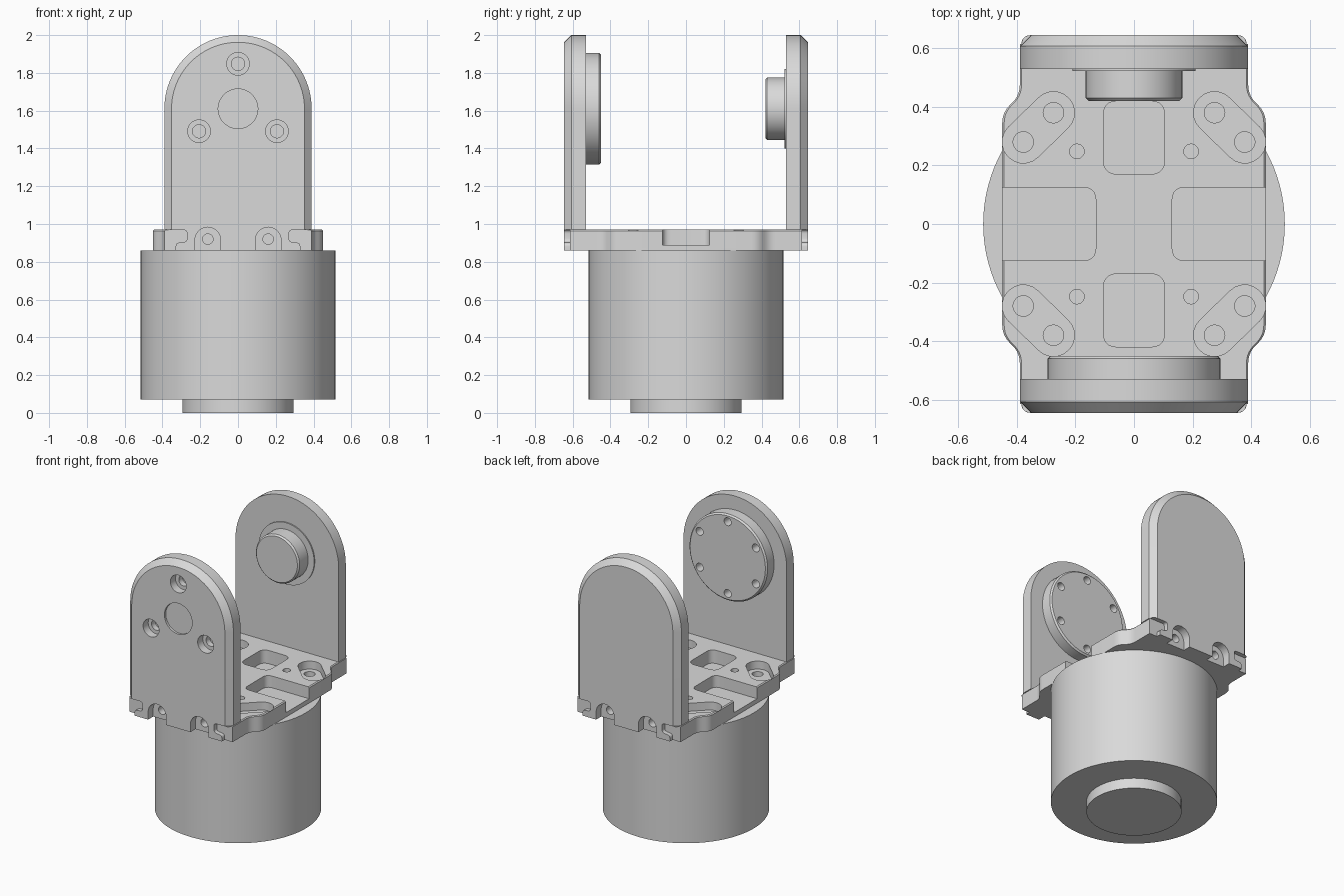
import bpy, bmesh
from math import sin, cos, pi, radians, atan2
from mathutils import Vector

if "Cube" in bpy.data.objects:
    bpy.data.objects.remove(bpy.data.objects["Cube"], do_unlink=True)

grey = bpy.data.materials.new("machined grey")
grey.use_nodes = True
grey.diffuse_color = (0.7, 0.7, 0.7, 1)
grey.node_tree.nodes["Principled BSDF"].inputs["Base Color"].default_value = (0.7, 0.7, 0.7, 1)

AXIS = 1.61                 # height of the pivot axis
DECK, TOP = 0.86, 0.97      # underside and top of the bracket deck
FACE, INNER = 0.645, 0.53   # outer and inner faces of the uprights


# Outlines
def arc(cx, cy, r, start, end, n):
    return [(cx + r * cos(start + (end - start) * i / n),
             cy + r * sin(start + (end - start) * i / n)) for i in range(n + 1)]


def circle(cx, cy, r, n=32):
    return arc(cx, cy, r, 0, 2 * pi, n)[:-1]


def arch(cx, cy, r, bottom, n=12):
    return arc(cx, cy, r, 0, pi, n) + [(cx - r, bottom), (cx + r, bottom)]


def slot(a, b, r):
    t = atan2(b[1] - a[1], b[0] - a[0])
    return arc(*b, r, t - pi / 2, t + pi / 2, 10) + arc(*a, r, t + pi / 2, t + 3 * pi / 2, 10)


def rounded(points, r, n=5):
    out = []
    for i, p in enumerate(points):
        p = Vector(p)
        a, b = Vector(points[i - 1]) - p, Vector(points[(i + 1) % len(points)]) - p
        s = p + a.normalized() * min(r, a.length * 0.45)
        e = p + b.normalized() * min(r, b.length * 0.45)
        for k in range(n + 1):
            t = k / n
            out.append(tuple(s * (1 - t) ** 2 + p * 2 * t * (1 - t) + e * t * t))
    return out


def box(x0, x1, y0, y1):
    return [(x0, y0), (x1, y0), (x1, y1), (x0, y1)]


# Solid skinned through (outline, position) sections along the y or z axis
def loft(name, axis, sections):
    bm = bmesh.new()
    loops = [[bm.verts.new((u, d, v) if axis == "y" else (u, v, d)) for u, v in pts]
             for pts, d in sections]
    n = len(loops[0])
    for lo, hi in zip(loops, loops[1:]):
        for i in range(n):
            bm.faces.new((lo[i], lo[(i + 1) % n], hi[(i + 1) % n], hi[i]))
    bm.faces.new(loops[0])
    bm.faces.new(loops[-1])
    bmesh.ops.recalc_face_normals(bm, faces=bm.faces)
    mesh = bpy.data.meshes.new(name)
    bm.to_mesh(mesh)
    bm.free()
    mesh.materials.append(grey)
    ob = bpy.data.objects.new(name, mesh)
    bpy.context.collection.objects.link(ob)
    return ob


def prism(name, axis, pts, lo, hi):
    return loft(name, axis, [(pts, lo), (pts, hi)])


def cut(ob, axis, pts, lo, hi):
    tool = prism("cutter", axis, pts, lo, hi)
    tool.hide_render = True
    mod = ob.modifiers.new("cut", "BOOLEAN")
    mod.operation, mod.solver, mod.object = "DIFFERENCE", "EXACT", tool
    bpy.context.view_layer.objects.active = ob
    bpy.ops.object.modifier_apply(modifier=mod.name)
    bpy.data.objects.remove(tool, do_unlink=True)


def smooth(ob):
    bpy.ops.object.select_all(action="DESELECT")
    ob.select_set(True)
    bpy.context.view_layer.objects.active = ob
    bpy.ops.object.shade_smooth_by_angle(angle=radians(28))


# Motor body and lower spigot
motor = prism("motor_body", "z", circle(0, 0, 0.515, 96), 0.07, DECK)
spigot = prism("lower_spigot", "z", circle(0, 0, 0.295, 64), 0, 0.07)

# Bracket deck: waisted outline
quarter = [(0.39, FACE), (0.39, 0.44), (0.45, 0.38)]
right = quarter + [(x, -y) for x, y in reversed(quarter)]
outline = right + [(-x, y) for x, y in reversed(right)]
edge = rounded(outline, 0.035)
inset = rounded([(x * 0.985, y) for x, y in outline], 0.035)
deck = loft("bracket_deck", "z", [(edge, DECK), (edge, TOP - 0.006), (inset, TOP)])

# Uprights: arched plates with a chamfered outer rim
uprights = {}
for side, name in ((-1, "front_upright"), (1, "back_upright")):
    full, small = arch(0, AXIS, 0.39, TOP, 48), arch(0, AXIS, 0.352, TOP, 48)
    uprights[side] = loft(name, "y", [(full, side * INNER), (full, side * 0.607),
                                      (small, side * FACE)])

# Deck pockets, corner slots and screw holes
for s in (-1, 1):
    cut(deck, "z", rounded(box(*sorted((s * 0.13, s * 0.6)), -0.125, 0.125), 0.045), 0.89, 1.1)
    cut(deck, "z", rounded(box(-0.105, 0.105, *sorted((s * 0.17, s * 0.42))), 0.05), 0.88, 1.1)
    for t in (-1, 1):
        a, b = (s * 0.378, t * 0.28), (s * 0.275, t * 0.38)
        cut(deck, "z", slot(a, b, 0.072), 0.915, 1.1)
        for x, y in (a, b):
            cut(deck, "z", circle(x, y, 0.035, 24), 0.88, 1.1)
        cut(deck, "z", circle(s * 0.195, t * 0.248, 0.025, 20), 0.9, 1.1)

# End details: screw arches and hooked corner recesses, front and back
hook = [(0.47, 0.84), (0.33, 0.84), (0.33, 0.90), (0.27, 0.905), (0.27, 0.969), (0.47, 0.969)]
for side, upright in uprights.items():
    for s in (-1, 1):
        span = sorted((side * 0.59, side * 0.7))
        scallop = arch(s * 0.16, 0.915, 0.068, 0.8)
        cut(deck, "y", scallop, *span)
        cut(upright, "y", scallop, *span)
        cut(deck, "y", circle(s * 0.16, 0.92, 0.028, 20), *sorted((side * 0.53, side * 0.7)))
        cut(deck, "y", rounded([(s * x, z) for x, z in hook], 0.02),
            *sorted((side * 0.615, side * 0.7)))

# Front upright: central recess and three counterbored holes
front = uprights[-1]
cut(front, "y", circle(0, AXIS, 0.105, 40), -0.7, -0.63)
for k in range(3):
    t = pi / 2 + k * 2 * pi / 3
    x, z = 0.238 * cos(t), AXIS + 0.238 * sin(t)
    cut(front, "y", circle(x, z, 0.06, 28), -0.7, -0.59)
    cut(front, "y", circle(x, z, 0.035, 24), -0.7, -0.55)


# Round hub with a softened rim, standing on an inner face
def hub(name, r, root, tip):
    step = 0.01 if tip > root else -0.01
    return loft(name, "y", [(circle(0, AXIS, r, 64), root),
                            (circle(0, AXIS, r, 64), tip - step),
                            (circle(0, AXIS, r - 0.01, 64), tip)])


horn = hub("drive_horn", 0.295, -INNER, -0.45)
for k in range(6):
    t = pi / 2 + k * pi / 3
    cut(horn, "y", circle(0.245 * cos(t), AXIS + 0.245 * sin(t), 0.027, 20), -0.51, -0.4)
boss = hub("idler_boss", 0.165, INNER, 0.42)
collar = prism("idler_collar", "y", circle(0, AXIS, 0.21, 64), 0.522, INNER)

for part in (motor, spigot, deck, horn, boss, collar, *uprights.values()):
    smooth(part)
